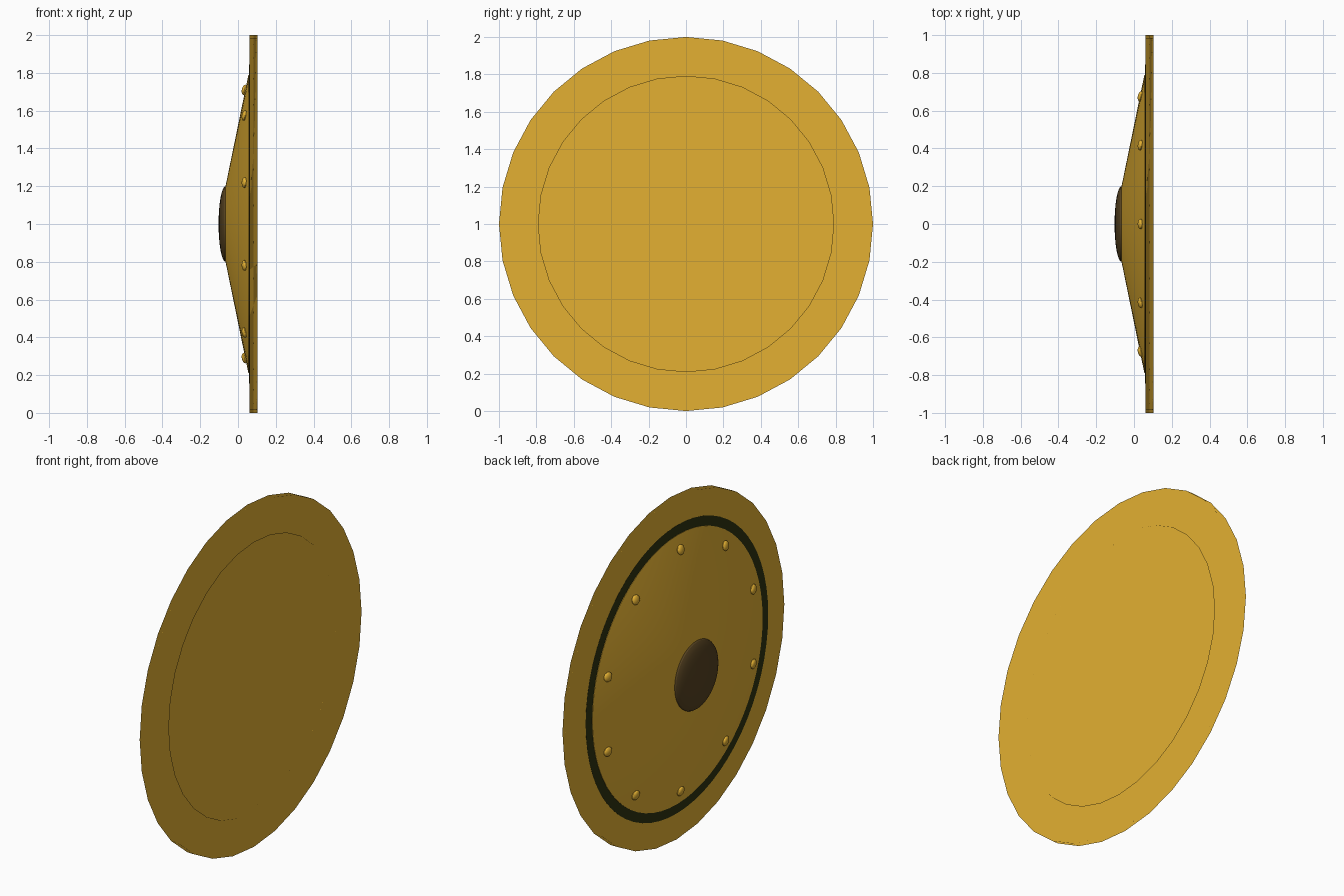
import bpy, bmesh, math
from mathutils import Matrix

if "Cube" in bpy.data.objects:
    bpy.data.objects.remove(bpy.data.objects["Cube"], do_unlink=True)


def material(name, rgb):
    mat = bpy.data.materials.new(name)
    mat.use_nodes = True
    mat.diffuse_color = (*rgb, 1)
    mat.node_tree.nodes["Principled BSDF"].inputs["Base Color"].default_value = (*rgb, 1)
    return mat


gold = material("gold", (0.77, 0.435, 0.032))
dark_green = material("dark green", (0.028, 0.032, 0.005))
dark_brown = material("dark brown", (0.092, 0.054, 0.015))


def finish(name, bm, mat, angle=30):
    """Make an object of one colour, smooth below the given angle."""
    bmesh.ops.recalc_face_normals(bm, faces=bm.faces[:])
    mesh = bpy.data.meshes.new(name)
    bm.to_mesh(mesh)
    bm.free()
    mesh.materials.append(mat)
    obj = bpy.data.objects.new(name, mesh)
    bpy.context.collection.objects.link(obj)
    bpy.ops.object.select_all(action="DESELECT")
    obj.select_set(True)
    bpy.context.view_layer.objects.active = obj
    bpy.ops.object.shade_smooth_by_angle(angle=math.radians(angle))
    return obj


def lathe(name, profile, sides, mat, loop=False, angle=30):
    """Turn (x, radius) points around the shield axis; cap the ends or loop the profile."""
    bm = bmesh.new()
    rings = []
    for x, r in profile:
        rings.append([bm.verts.new((x, r * math.cos(math.tau * i / sides),
                                    1 + r * math.sin(math.tau * i / sides)))
                      for i in range(sides)])
    following = rings[1:] + rings[:1] if loop else rings[1:]
    for a, b in zip(rings, following):
        for i in range(sides):
            j = (i + 1) % sides
            bm.faces.new((a[i], a[j], b[j], b[i]))
    if not loop:
        bm.faces.new(rings[0])
        bm.faces.new(rings[-1])
    return finish(name, bm, mat, angle)


def ring(name, back, front, outer, inner, sides, mat):
    """Flat ring whose broad faces decide the shading."""
    obj = lathe(name, [(back, outer), (front, outer), (front, inner), (back, inner)],
                sides, mat, loop=True, angle=180)
    mod = obj.modifiers.new("weighted_normals", "WEIGHTED_NORMAL")
    mod.mode = "FACE_AREA"
    mod.weight = 100


# Broad outer rim, open in the middle
rim_r = 0.79
ring("outer_rim", 0.103, 0.061, 1.0, rim_r, 32, gold)

# Thin dark band around the raised face
ring("dark_band", 0.062, 0.057, 0.845, 0.78, 64, dark_green)

# Shallow conical face with a flat back, recessed behind the rim
base_x, rim_x, top_x, top_r = 0.064, 0.055, -0.066, 0.2
lathe("cone_face", [(base_x, rim_r), (rim_x, rim_r), (top_x, top_r)], 64, gold)

# Domed centre boss
steps = 8
dome = [(top_x - 0.037 * math.sin(t), top_r * math.cos(t))
        for t in (math.pi / 2 * k / steps for k in range(steps))]
dome.append((-0.103, 0.004))
lathe("centre_boss", dome, 48, dark_brown)

# Ten flattened rivets following the slope of the cone
slope = math.atan2(rim_x - top_x, rim_r - top_r)
bm = bmesh.new()
for k in range(10):
    place = (Matrix.Translation((0, 0, 1))
             @ Matrix.Rotation(math.tau * k / 10, 4, "X")
             @ Matrix.Translation((0.034, 0, 0.71))
             @ Matrix.Rotation(slope, 4, "Y")
             @ Matrix.Diagonal((0.014, 0.028, 0.028, 1)))
    bmesh.ops.create_uvsphere(bm, u_segments=16, v_segments=10, radius=1, matrix=place)
finish("rivets", bm, gold)
